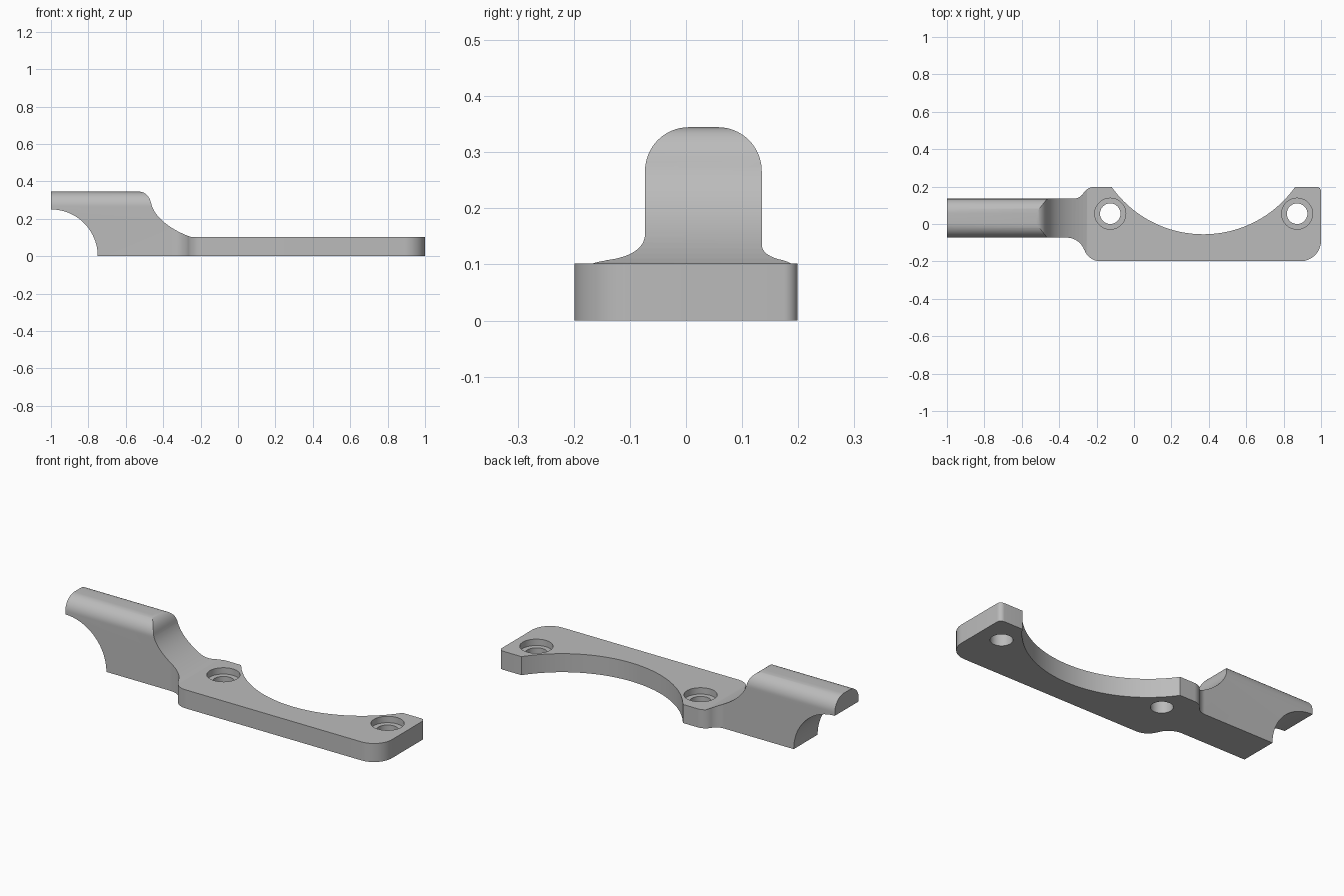
import bpy, bmesh, math
from mathutils import Matrix, Vector
from mathutils.geometry import interpolate_bezier

cube = bpy.data.objects.get("Cube")
if cube:
    bpy.data.objects.remove(cube, do_unlink=True)

grey = bpy.data.materials.new("plain grey")
grey.use_nodes = True
grey.diffuse_color = (0.5, 0.5, 0.5, 1)
grey.node_tree.nodes["Principled BSDF"].inputs["Base Color"].default_value = (0.5, 0.5, 0.5, 1)


def arc(cx, cy, r, start, end, n=16):
    """Points on an arc, angles in degrees."""
    angles = [math.radians(start + (end - start) * i / n) for i in range(n + 1)]
    return [(cx + r * math.cos(a), cy + r * math.sin(a)) for a in angles]


def bezier(*pts):
    return [(p.x, p.y) for p in interpolate_bezier(*[Vector(p) for p in pts], 16)]


def prism(name, outline, to_3d, low, high):
    """Extrude a 2D outline between two offsets along the remaining axis."""
    bm = bmesh.new()
    face = bm.faces.new([bm.verts.new(to_3d(u, v, low)) for u, v in outline])
    extruded = bmesh.ops.extrude_face_region(bm, geom=[face])["geom"]
    move = Vector(to_3d(0, 0, high - low))
    bmesh.ops.translate(bm, vec=move, verts=[g for g in extruded if isinstance(g, bmesh.types.BMVert)])
    bmesh.ops.recalc_face_normals(bm, faces=bm.faces)
    return link(name, bm)


def cylinder(name, x, y, r, low, high, n=48):
    bm = bmesh.new()
    bmesh.ops.create_cone(bm, cap_ends=True, segments=n, radius1=r, radius2=r, depth=high - low,
                          matrix=Matrix.Translation((x, y, (low + high) / 2)))
    return link(name, bm)


def link(name, bm):
    mesh = bpy.data.meshes.new(name)
    bm.to_mesh(mesh)
    bm.free()
    obj = bpy.data.objects.new(name, mesh)
    mesh.materials.append(grey)
    bpy.context.collection.objects.link(obj)
    return obj


def combine(obj, tool, operation):
    tool.hide_render = True
    mod = obj.modifiers.new(operation, "BOOLEAN")
    mod.operation, mod.solver, mod.object = operation, "EXACT", tool
    bpy.ops.object.select_all(action="DESELECT")
    bpy.context.view_layer.objects.active = obj
    obj.select_set(True)
    bpy.ops.object.modifier_apply(modifier=mod.name)
    bpy.data.objects.remove(tool, do_unlink=True)


ARM_FRONT, ARM_BACK = -0.073, 0.135

# Plan outline: narrow arm flaring into the rounded plate
s_front = math.degrees(math.atan2(0.06, 0.18))
s_back = math.degrees(math.atan2(0.075, 0.117))
plan = [(-1.1, ARM_FRONT)]
plan += arc(-0.36, ARM_FRONT - 0.1, 0.1, 90, s_front)
plan += arc(-0.18, -0.109, 0.09, 180 + s_front, 270)
plan += arc(0.89, -0.199, 0, 0, 0, 1)[:1] + arc(0.89, -0.089, 0.11, -90, 0)[1:]
plan += arc(0.975, 0.174, 0.025, 0, 90, 8)
plan += arc(-0.21, 0.129, 0.07, 90, 180 - s_back)
plan += arc(-0.327, ARM_BACK + 0.07, 0.07, -s_back, -90)
plan += [(-1.1, ARM_BACK)]
bracket = prism("mounting_bracket", plan, lambda u, v, w: (u, v, w), -0.1, 0.5)

# Side profile: flat plate, swept rise, raised arm with arched underside
side = [(-0.75, 0), (1.1, 0), (1.1, 0.102)]
side += bezier((-0.25, 0.102), (-0.36, 0.14), (-0.45, 0.21), (-0.465, 0.285))
side += bezier((-0.465, 0.285), (-0.475, 0.325), (-0.5, 0.345), (-0.53, 0.345))[1:]
side += [(-1, 0.345)]
side += arc(-1, 0, 0.25, 90, 0, 24)[:-1]
combine(bracket, prism("side_profile", side, lambda u, v, w: (u, w, v), -0.5, 0.5), "INTERSECT")

# End section: rounded top of the arm
r, top = 0.078, 0.3445
section = [(-0.4, -0.2), (0.4, -0.2), (0.4, top - r)]
section += arc(ARM_BACK - r, top - r, r, 0, 90)
section += arc(ARM_FRONT + r, top - r, r, 90, 180)
section += [(-0.4, top - r)]
combine(bracket, prism("end_section", section, lambda u, v, w: (w, u, v), -1.2, 1.2), "INTERSECT")

# Large scooped recess in the back edge
combine(bracket, cylinder("scoop", 0.371, 0.547, 0.602, -0.2, 0.6, 160), "DIFFERENCE")

# Counterbored screw holes
for x in (-0.127, 0.872):
    combine(bracket, cylinder("screw_hole", x, 0.055, 0.055, -0.2, 0.6), "DIFFERENCE")
    combine(bracket, cylinder("counterbore", x, 0.055, 0.083, 0.067, 0.6), "DIFFERENCE")

bpy.ops.object.shade_smooth_by_angle(angle=math.radians(25))
